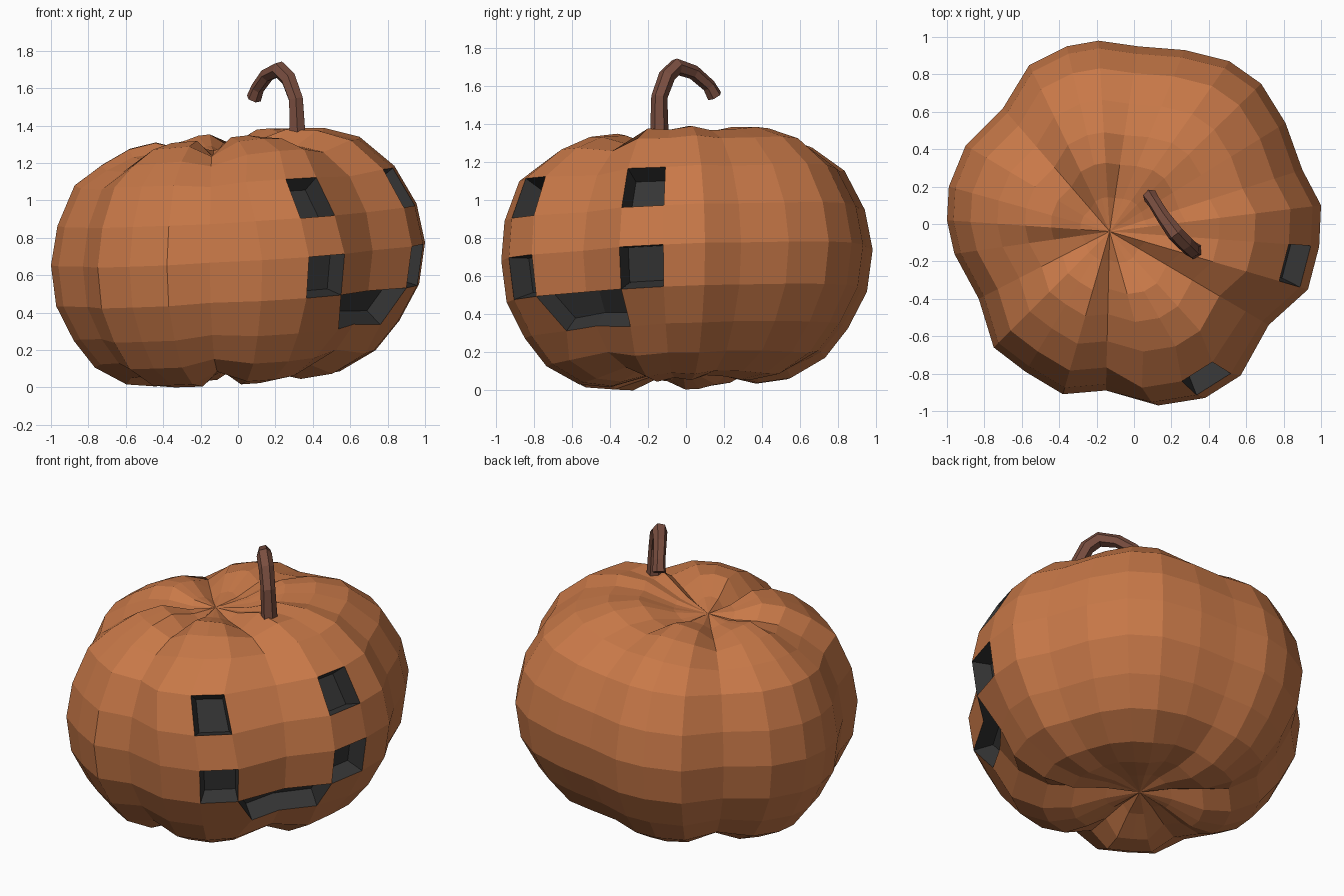
import bpy, bmesh
from mathutils import Vector

if "Cube" in bpy.data.objects:
    bpy.data.objects.remove(bpy.data.objects["Cube"])


def material(name, rgb):
    m = bpy.data.materials.new(name)
    m.diffuse_color = (*rgb, 1)
    m.use_nodes = True
    m.node_tree.nodes["Principled BSDF"].inputs["Base Color"].default_value = m.diffuse_color
    return m


SKIN = material("orange_skin", (0.58, 0.19, 0.065))
DARK = material("dark_hollow", (0.035, 0.035, 0.035))
BROWN = material("brown_stem", (0.19, 0.075, 0.05))

# Widest outline of the gourd: x, y, crease strength
OUTLINE = [
    (.99, -.12, .2), (1, .1, 0), (.9, .29, .3), (.81, .54, .2), (.68, .75, 0),
    (.51, .87, 0), (.27, .93, .5), (.02, .95, .6), (-.19, .98, 0), (-.36, .95, 0),
    (-.56, .85, .2), (-.7, .62, 1), (-.9, .42, .2), (-.99, .2, 0), (-1, .02, 0),
    (-.96, -.16, .6), (-.83, -.4, .8), (-.75, -.66, 0), (-.58, -.79, 0),
    (-.38, -.91, 0), (-.15, -.89, 1), (.13, -.97, 0), (.38, -.93, 0),
    (.57, -.81, .2), (.72, -.54, 1), (.93, -.35, 0)]
# Vertical profile: height, scale of the outline
ROWS = [(.09, .2), (.04, .4), (.06, .57), (.16, .75), (.31, .87), (.5, .97),
        (.72, 1), (.93, .96), (1.14, .855), (1.275, .69), (1.345, .52),
        (1.365, .36), (1.31, .18)]
TOP = Vector((-.13, -.04))
BOTTOM = Vector((-.06, -.02))


def skin_point(i, r):
    (x, y, c), (z, t) = OUTLINE[i], ROWS[r]
    upper = z > .72
    centre = TOP if upper else BOTTOM
    p = centre + (Vector((x, y)) - centre) * t
    dip = c * (1 - t) * (.14 if t > .3 else .05)
    if r in (7, 8) and i in (21, 22, 23):      # cheek leans to one side
        p += Vector((-.025, -.02)) * (r - 6)
    if r == 4 and i == 23:                     # mouth floor tucks in
        p += Vector((.05, .08))
    if r == 4 and i == 25:
        p *= .95
    tilt = .11 if z > 1.2 else .06
    z += (-dip if upper else dip) + tilt * p.x + .04 * p.y
    return Vector((p.x, p.y, z))


# Pumpkin body
bm = bmesh.new()
n = len(OUTLINE)
grid = [[bm.verts.new(skin_point(i, r)) for i in range(n)]
        for r in range(len(ROWS))]
cell = {}
for r in range(len(ROWS) - 1):
    for i in range(n):
        j = (i + 1) % n
        cell[r, i] = bm.faces.new((grid[r][i], grid[r][j],
                                   grid[r + 1][j], grid[r + 1][i]))
low = bm.verts.new((BOTTOM.x, BOTTOM.y, .11))
high = bm.verts.new((TOP.x, TOP.y, 1.275))
for i in range(n):
    j = (i + 1) % n
    bm.faces.new((grid[0][j], grid[0][i], low))
    bm.faces.new((grid[-1][i], grid[-1][j], high))
bm.normal_update()

# Carved face: two eyes, two mouth corners, mouth
for keys in ([(7, 22)], [(7, 25)], [(5, 22)], [(5, 25)], [(4, 23), (4, 24)]):
    faces = [cell[k] for k in keys]
    walls = bmesh.ops.inset_region(bm, faces=faces, thickness=.02, depth=-.11,
                                   use_even_offset=True)["faces"]
    for f in faces + walls:
        f.material_index = 1
    bm.normal_update()

bottom = min(v.co.z for v in bm.verts)
bmesh.ops.translate(bm, verts=bm.verts, vec=(0, 0, -bottom))
mesh = bpy.data.meshes.new("pumpkin_body")
bm.to_mesh(mesh)
bm.free()
mesh.materials.append(SKIN)
mesh.materials.append(DARK)
bpy.context.collection.objects.link(bpy.data.objects.new("pumpkin_body", mesh))

# Hooked stem
PATH = [(.32, -.14, 1.32, 1.1), (.31, -.14, 1.54, .95), (.27, -.10, 1.65, 1),
        (.22, -.05, 1.70, 1), (.155, .04, 1.67, .85), (.105, .12, 1.60, .8),
        (.085, .15, 1.545, .9)]
curve = bpy.data.curves.new("stem", "CURVE")
curve.dimensions = "3D"
curve.bevel_depth = .045
curve.bevel_resolution = 1
curve.use_fill_caps = True
spline = curve.splines.new("POLY")
spline.points.add(len(PATH) - 1)
for p, (x, y, z, r) in zip(spline.points, PATH):
    p.co = (x, y, z, 1)
    p.radius = r
spline.use_smooth = False
curve.materials.append(BROWN)
stem = bpy.data.objects.new("stem", curve)
bpy.context.collection.objects.link(stem)
bpy.context.view_layer.objects.active = stem
stem.select_set(True)
bpy.ops.object.convert(target="MESH")
